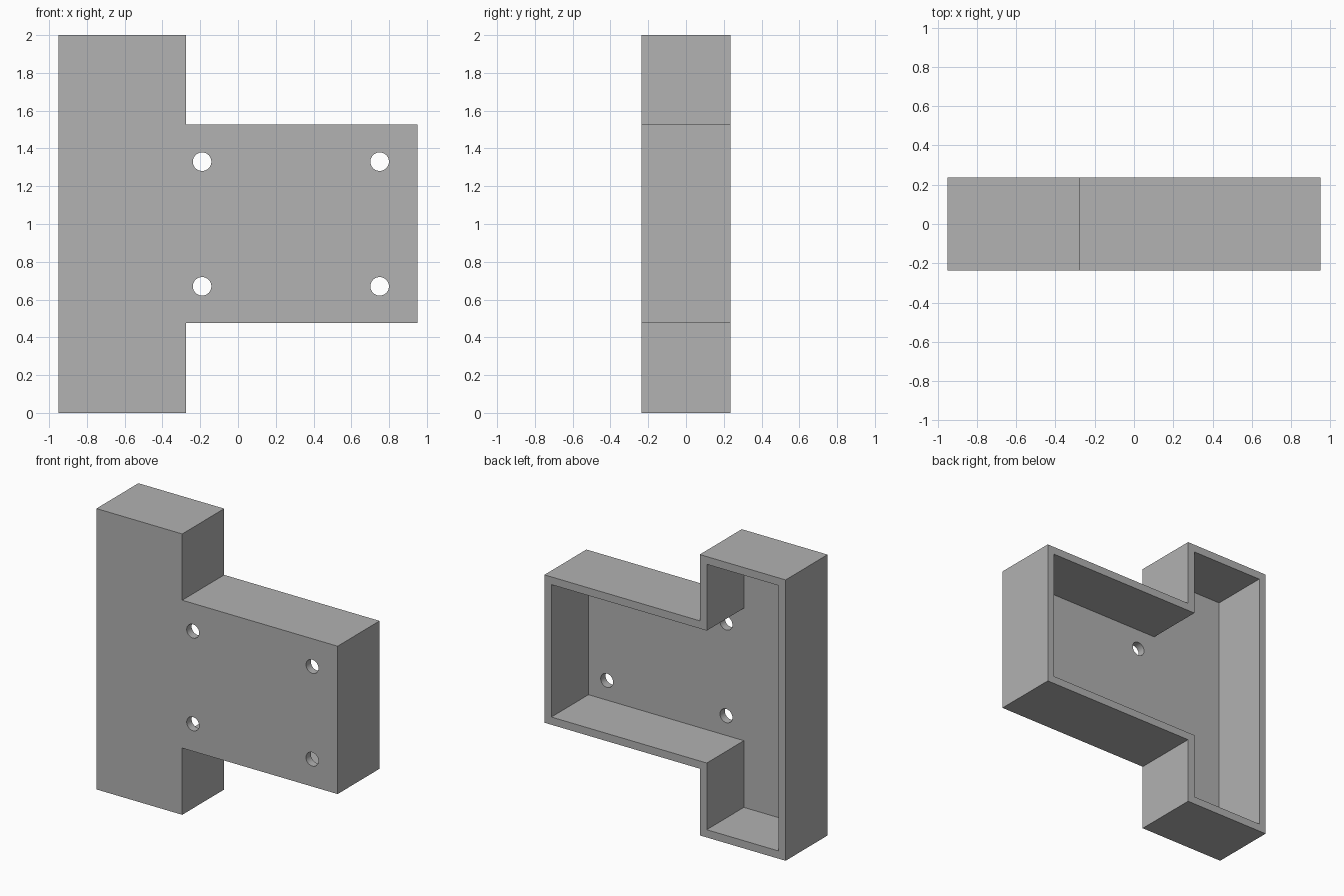
import bpy
import bmesh
from mathutils import Matrix, Vector
from math import pi, radians

if "Cube" in bpy.data.objects:
    bpy.data.objects.remove(bpy.data.objects["Cube"], do_unlink=True)

LEFT, STEP, RIGHT = -0.95, -0.274, 0.95
TOP, ARM_LOW, ARM_HIGH = 2.0, 0.475, 1.528
HALF_DEPTH, WALL = 0.236, 0.055

grey = bpy.data.materials.new("mid_grey")
grey.use_nodes = True
colour = (0.445, 0.445, 0.445, 1)
grey.diffuse_color = colour
grey.node_tree.nodes["Principled BSDF"].inputs["Base Color"].default_value = colour


def add_object(name, bm):
    bmesh.ops.recalc_face_normals(bm, faces=bm.faces)
    mesh = bpy.data.meshes.new(name)
    bm.to_mesh(mesh)
    bm.free()
    mesh.materials.append(grey)
    obj = bpy.data.objects.new(name, mesh)
    bpy.context.collection.objects.link(obj)
    return obj


def t_prism(name, inset, y0, y1):
    """Sideways T outline, shrunk by inset and extruded from y0 to y1."""
    left, step, right = LEFT + inset, STEP - inset, RIGHT - inset
    low, high = ARM_LOW + inset, ARM_HIGH - inset
    outline = [(left, inset), (step, inset), (step, low), (right, low),
               (right, high), (step, high), (step, TOP - inset), (left, TOP - inset)]
    bm = bmesh.new()
    face = bm.faces.new([bm.verts.new((x, y0, z)) for x, z in outline])
    extruded = bmesh.ops.extrude_face_region(bm, geom=[face])
    verts = [v for v in extruded["geom"] if isinstance(v, bmesh.types.BMVert)]
    bmesh.ops.translate(bm, verts=verts, vec=Vector((0, y1 - y0, 0)))
    return add_object(name, bm)


# Solid T body, the cavity open at the back, and four screw holes
housing = t_prism("housing", 0, -HALF_DEPTH, HALF_DEPTH)
cavity = t_prism("cavity_cutter", WALL, WALL - HALF_DEPTH, HALF_DEPTH + 0.1)

bm = bmesh.new()
for x in (-0.19, 0.75):
    for z in (0.67, 1.33):
        bmesh.ops.create_cone(
            bm, cap_ends=True, segments=48, radius1=0.049, radius2=0.049, depth=0.2,
            matrix=Matrix.Translation((x, -HALF_DEPTH, z)) @ Matrix.Rotation(pi / 2, 4, "X"))
holes = add_object("hole_cutters", bm)

# Cut the body, then discard the cutters
bpy.ops.object.select_all(action="DESELECT")
housing.select_set(True)
bpy.context.view_layer.objects.active = housing
for cutter in (cavity, holes):
    cutter.hide_render = True
    cut = housing.modifiers.new(cutter.name, "BOOLEAN")
    cut.operation = "DIFFERENCE"
    cut.solver = "EXACT"
    cut.object = cutter
    bpy.ops.object.modifier_apply(modifier=cut.name)
    bpy.data.objects.remove(cutter, do_unlink=True)

bpy.ops.object.shade_smooth_by_angle(angle=radians(30))
